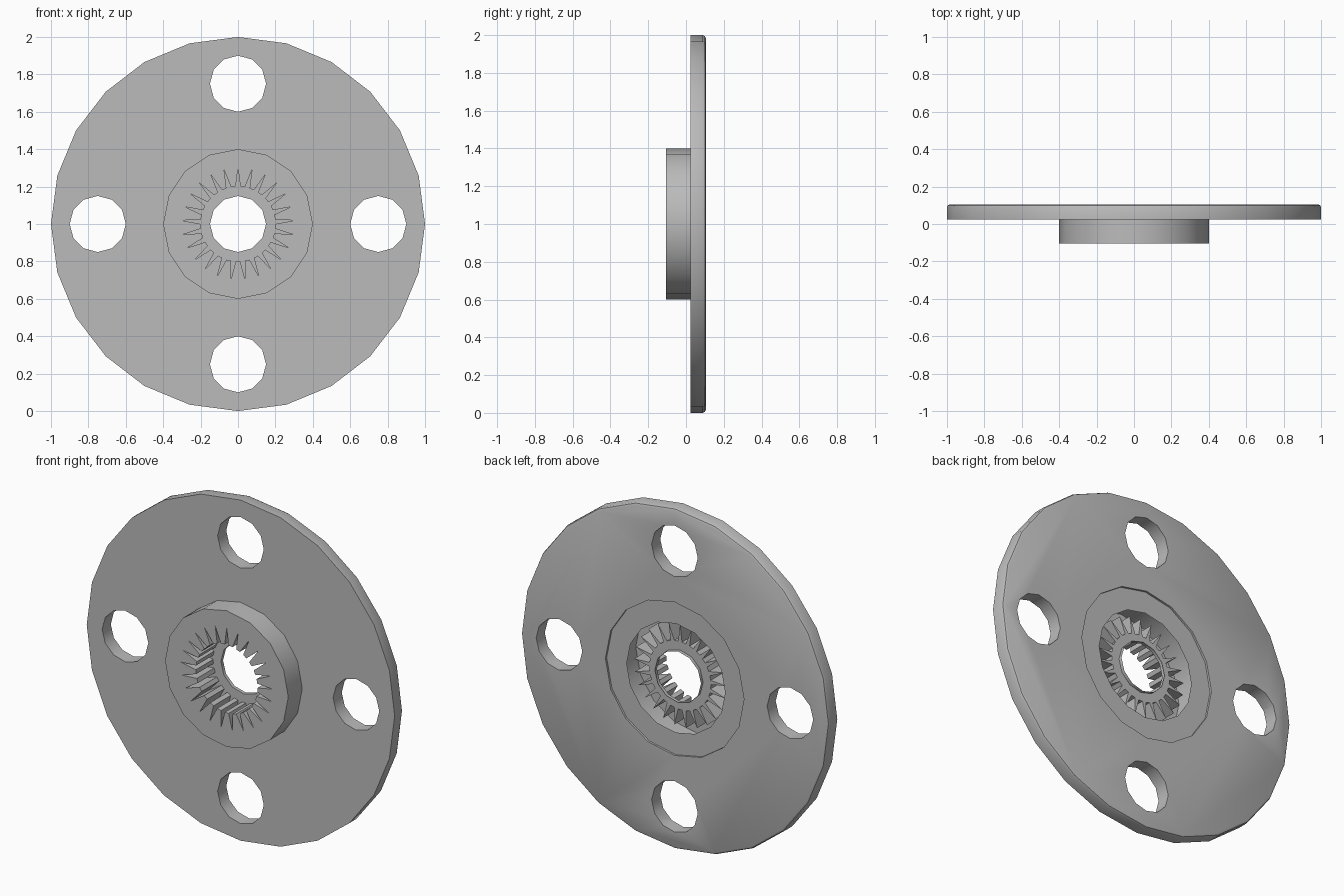
import bpy, bmesh
from math import sin, cos, pi

cube = bpy.data.objects.get("Cube")
if cube:
    bpy.data.objects.remove(cube, do_unlink=True)

grey = bpy.data.materials.new("grey plastic")
grey.use_nodes = True
colour = (0.5, 0.5, 0.5, 1)
grey.diffuse_color = colour
grey.node_tree.nodes["Principled BSDF"].inputs["Base Color"].default_value = colour

FRONT, PLATE, BACK = -0.105, 0.025, 0.105   # depths along y
FLOOR, POCKET = 0.055, 0.075                # faces of the central web


def polygon(radius, sides, x=0, z=1):
    """Regular outline with one corner pointing up."""
    return [(x + radius * sin(2 * pi * i / sides), z + radius * cos(2 * pi * i / sides))
            for i in range(sides)]


def spline(inner, outer, teeth):
    """Socket outline with sharp grooves between flat-topped teeth."""
    pts = []
    for i in range(teeth):
        for shift, r in ((-0.25, inner), (0, outer), (0.25, inner)):
            a = 2 * pi * (i + shift) / teeth
            pts.append((r * sin(a), 1 + r * cos(a)))
    return pts


def loft(name, sections):
    """Closed solid through (outline, y) sections, ordered front to back."""
    bm = bmesh.new()
    rings = [[bm.verts.new((x, y, z)) for x, z in outline] for outline, y in sections]
    bm.faces.new(rings[0])
    bm.faces.new(rings[-1])
    for a, b in zip(rings, rings[1:]):
        for i in range(len(a)):
            j = (i + 1) % len(a)
            bm.faces.new((a[i], a[j], b[j], b[i]))
    bmesh.ops.recalc_face_normals(bm, faces=bm.faces)
    mesh = bpy.data.meshes.new(name)
    bm.to_mesh(mesh)
    bm.free()
    mesh.materials.append(grey)
    obj = bpy.data.objects.new(name, mesh)
    bpy.context.collection.objects.link(obj)
    return obj


def combine(target, other, operation):
    """Apply a boolean and discard the helper."""
    mod = target.modifiers.new(operation, 'BOOLEAN')
    mod.operation, mod.solver, mod.object = operation, 'EXACT', other
    bpy.context.view_layer.update()
    deps = bpy.context.evaluated_depsgraph_get()
    mesh = bpy.data.meshes.new_from_object(target.evaluated_get(deps))
    target.modifiers.clear()
    target.data = mesh
    bpy.data.objects.remove(other, do_unlink=True)


# Round plate with a softened back edge, and the hub on its front
plate = loft("round_plate", [
    (polygon(1, 24), PLATE),
    (polygon(1, 24), BACK - 0.016),
    (polygon(0.995, 24), BACK - 0.005),
    (polygon(0.984, 24), BACK)])
hub = loft("hub", [(polygon(0.4, 16), FRONT), (polygon(0.4, 16), PLATE + 0.02)])
combine(plate, hub, 'UNION')

# Mounting holes and the centre hole
for x, z in ((0, 1.75), (0, 0.25), (0.75, 1), (-0.75, 1), (0, 1)):
    outline = polygon(0.15, 12, x, z)
    combine(plate, loft("hole_cutter", [(outline, -0.3), (outline, 0.3)]), 'DIFFERENCE')

# Toothed socket in the hub
teeth = spline(0.2, 0.3, 25)
combine(plate, loft("socket_cutter", [(teeth, -0.3), (teeth, FLOOR)]), 'DIFFERENCE')

# Shallow back recess, then the deeper pocket with a chamfered lip
recess = polygon(0.45, 16)
combine(plate, loft("recess_cutter", [(recess, BACK - 0.012), (recess, 0.3)]), 'DIFFERENCE')
pocket = loft("pocket_cutter", [
    (polygon(0.305, 16), POCKET),
    (polygon(0.305, 16), BACK - 0.02),
    (polygon(0.32, 16), BACK - 0.012),
    (polygon(0.32, 16), 0.3)])
combine(plate, pocket, 'DIFFERENCE')

# Smooth rims, crisp edges
plate.name = "splined_round_plate"
bpy.ops.object.select_all(action='DESELECT')
plate.select_set(True)
bpy.context.view_layer.objects.active = plate
bpy.ops.object.shade_smooth_by_angle(angle=pi / 6 + 0.02)
